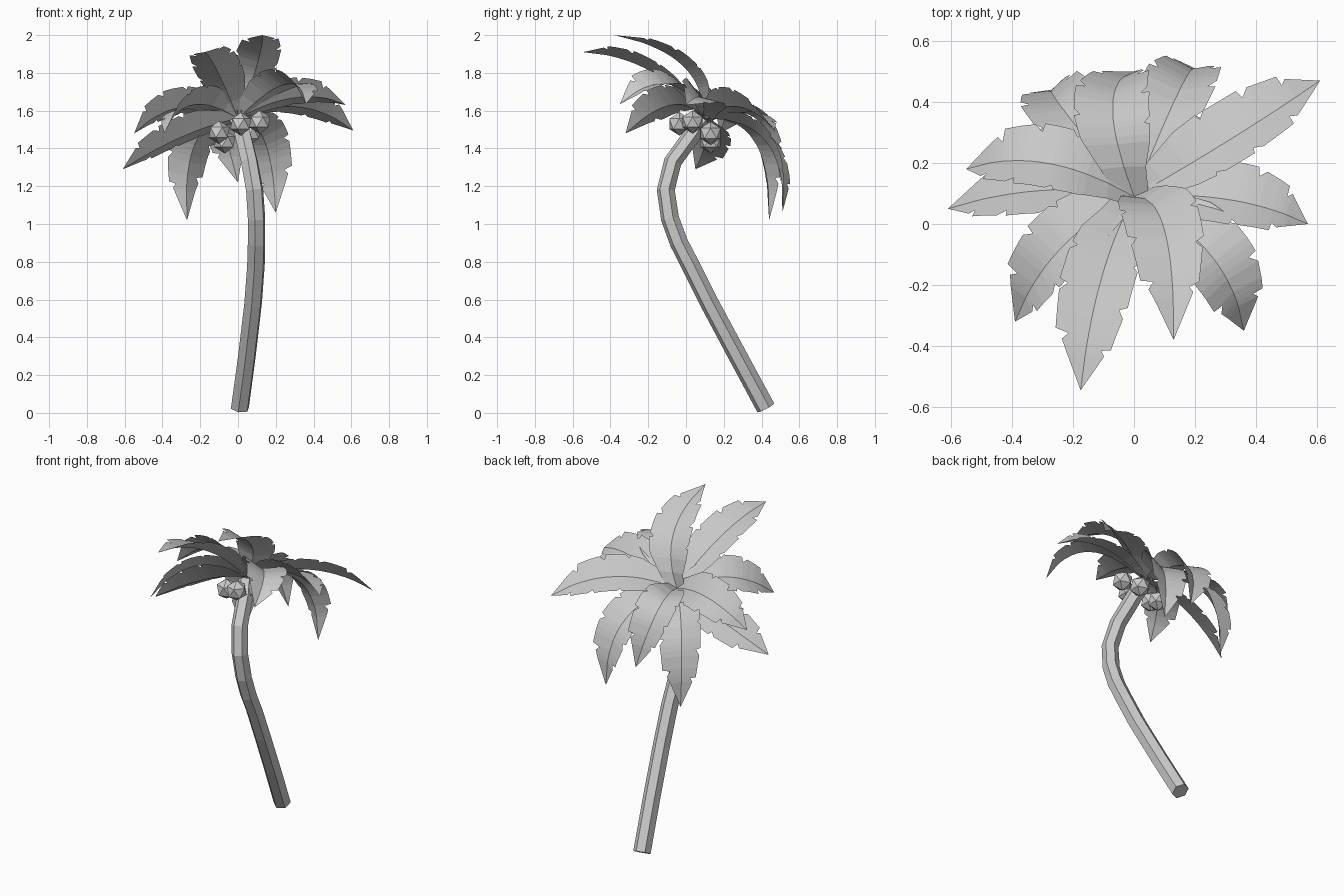
import bpy, bmesh, math
from mathutils import Vector as V

if "Cube" in bpy.data.objects:
    bpy.data.objects.remove(bpy.data.objects["Cube"])

AXIS = V((-0.1, 0.57, 0.81)).normalized()   # direction the crown leans
ROOT = V((0.0, 0.09, 1.56))


def finish(name, bm, recalc=True):
    if recalc:
        bmesh.ops.recalc_face_normals(bm, faces=bm.faces)
    me = bpy.data.meshes.new(name)
    bm.to_mesh(me)
    bm.free()
    ob = bpy.data.objects.new(name, me)
    bpy.context.collection.objects.link(ob)
    return ob


# Trunk: six-sided tube lofted along a bent path
path = [V(p) for p in [(.01, .423, .026), (.047, .275, .30), (.08, .125, .58), (.095, .025, .78),
                       (.098, -.037, .90), (.098, -.085, 1.03), (.088, -.107, 1.18),
                       (.06, -.07, 1.33), (.025, .035, 1.475), (0, .085, 1.55)]]
bm = bmesh.new()
rings = []
for i, p in enumerate(path):
    t = (path[min(i + 1, len(path) - 1)] - path[max(i - 1, 0)]).normalized()
    u = V((1, 0, 0))
    u = (u - t * u.dot(t)).normalized()
    v = t.cross(u)
    r = 0.051 - 0.004 * i / (len(path) - 1)
    rings.append([bm.verts.new(p + r * (math.cos(a) * u + math.sin(a) * v))
                  for a in [math.radians(20 + 60 * k) for k in range(6)]])
for a, b in zip(rings, rings[1:]):
    for k in range(6):
        bm.faces.new((a[k], a[(k + 1) % 6], b[(k + 1) % 6], b[k]))
bm.faces.new(rings[0])
bm.faces.new(rings[-1])
finish("trunk", bm)

# Coconuts: faceted balls in a ring under the crown
for i, p in enumerate([(.015, -.035, 1.53), (.115, .035, 1.54), (-.10, .03, 1.485),
                       (.065, .13, 1.48), (-.07, .13, 1.435)]):
    bm = bmesh.new()
    bmesh.ops.create_icosphere(bm, subdivisions=1, radius=0.062)
    bmesh.ops.translate(bm, verts=bm.verts, vec=p)
    finish(f"coconut_{i + 1}", bm)

# Frond outline: (position along midrib, relative half width) with torn notches
LEFT = [(0, .4), (.14, .6), (.3, .92), (.42, 1), (.43, .84), (.46, .99), (.63, .97), (.64, .74),
        (.68, .9), (.82, .72), (.825, .45), (.85, .55), (1, 0)]
RIGHT = [(0, .4), (.14, .6), (.26, .88), (.35, .96), (.36, .82), (.39, .98), (.54, 1), (.55, .78),
         (.59, .95), (.76, .84), (.77, .5), (.80, .64), (1, 0)]
STEPS = sorted({t for t, w in LEFT + RIGHT})


def half_width(outline, t):
    for (t0, w0), (t1, w1) in zip(outline, outline[1:]):
        if t0 <= t <= t1:
            return w0 + (w1 - w0) * (t - t0) / (t1 - t0)


def frond(name, mid, tip, roll=0, rise=0.35, width=0.125):
    """Trough-shaped leaf along an arched midrib through mid to tip, rolled about it."""
    mid, tip = V(mid), V(tip)
    ctrl = 2 * mid - (ROOT + tip) / 2
    flat = AXIS.cross(tip - ROOT).normalized()
    c, s = math.cos(math.radians(roll)), math.sin(math.radians(roll))
    bm = bmesh.new()
    prev = None
    for t in STEPS:
        p = (1 - t) ** 2 * ROOT + 2 * t * (1 - t) * ctrl + t * t * tip
        tan = ((1 - t) * (ctrl - ROOT) + t * (tip - ctrl)).normalized()
        up = tan.cross(flat).normalized()
        side, nor = c * flat + s * up, c * up - s * flat
        row = [p + width * half_width(LEFT, t) * (side + rise * nor), p,
               p + width * half_width(RIGHT, t) * (-side + rise * nor)]
        cur = [bm.verts.new(q) for q in (row if t < 1 else [p])]
        if prev and t < 1:
            for k in (0, 1):
                bm.faces.new((prev[k], prev[k + 1], cur[k + 1], cur[k]))
        elif prev:
            for k in (0, 1):
                bm.faces.new((prev[k], prev[k + 1], cur[0]))
        prev = cur
    finish(name, bm, False)


# Fronds around the leaning crown: midrib middle, tip
for i, f in enumerate([
        ((.32, .28, 1.62), (.61, .47, 1.495)),
        ((.31, .08, 1.67), (.57, 0, 1.63)),
        ((.25, -.10, 1.74), (.36, -.35, 1.635)),
        ((.10, -.02, 1.84), (.13, -.38, 2.0)),
        ((-.11, -.19, 1.81), (-.175, -.545, 1.91)),
        ((-.24, -.08, 1.63), (-.39, -.32, 1.48)),
        ((-.30, .11, 1.46), (-.61, .05, 1.29)),
        ((-.29, .20, 1.62), (-.55, .18, 1.48)),
        ((-.22, .36, 1.44), (-.27, .44, 1.02)),
        ((-.07, .38, 1.55), (0, .50, 1.22)),
        ((.14, .42, 1.44), (.20, .51, 1.06))]):
    frond(f"frond_{i + 1}", *f)
